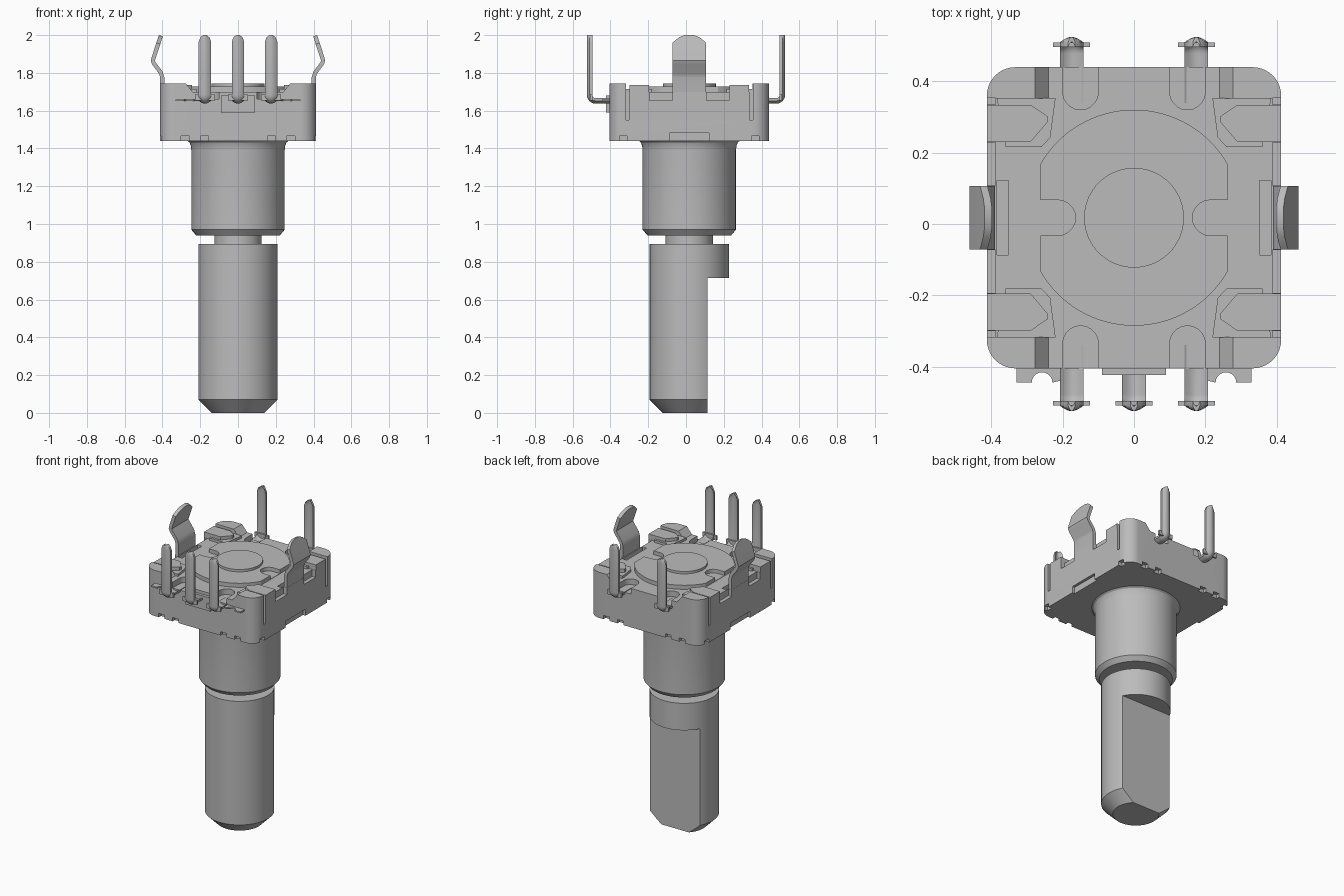
import bpy, bmesh
from math import sin, cos, pi
from mathutils import Vector

cube = bpy.data.objects.get("Cube")
if cube:
    bpy.data.objects.remove(cube, do_unlink=True)

GREY = (0.5, 0.5, 0.5, 1)
metal = bpy.data.materials.new("plain grey")
metal.use_nodes = True
metal.diffuse_color = GREY
metal.node_tree.nodes["Principled BSDF"].inputs["Base Color"].default_value = GREY

CY = 0.0175          # shaft axis in y
FLOOR = 1.70         # top face of the housing
parts = []


def rings_to_object(name, rings):
    """Skin a list of equal closed rings, capping both ends."""
    bm = bmesh.new()
    loops = [[bm.verts.new(p) for p in ring] for ring in rings]
    for a, b in zip(loops, loops[1:]):
        for i in range(len(a)):
            j = (i + 1) % len(a)
            bm.faces.new((a[i], a[j], b[j], b[i]))
    bm.faces.new(loops[0])
    bm.faces.new(loops[-1])
    bmesh.ops.recalc_face_normals(bm, faces=bm.faces)
    mesh = bpy.data.meshes.new(name)
    bm.to_mesh(mesh)
    bm.free()
    mesh.materials.append(metal)
    obj = bpy.data.objects.new(name, mesh)
    bpy.context.collection.objects.link(obj)
    parts.append(obj)
    return obj


def prism(name, pts, lo, hi, axis="z"):
    put = (lambda p, h: (p[0], p[1], h)) if axis == "z" else (lambda p, h: (p[0], h, p[1]))
    return rings_to_object(name, [[put(p, h) for p in pts] for h in (lo, hi)])


def box(name, x0, x1, y0, y1, z0, z1):
    return prism(name, [(x0, y0), (x1, y0), (x1, y1), (x0, y1)], z0, z1)


def lathe(name, profile, n=72):
    return rings_to_object(name, [[(r * cos(2 * pi * i / n), CY + r * sin(2 * pi * i / n), z)
                                   for i in range(n)] for r, z in profile])


def arc(cx, cy, r, a0, a1, n=10):
    return [(cx + r * cos(a0 + (a1 - a0) * i / n), cy + r * sin(a0 + (a1 - a0) * i / n))
            for i in range(n + 1)]


def cut(obj, cutter):
    """Subtract the cutter, then discard it."""
    cutter.hide_render = True
    mod = obj.modifiers.new("cut", "BOOLEAN")
    mod.operation, mod.solver, mod.object = "DIFFERENCE", "EXACT", cutter
    bpy.context.view_layer.objects.active = obj
    bpy.ops.object.modifier_apply(modifier=mod.name)
    parts.remove(cutter)
    bpy.data.objects.remove(cutter, do_unlink=True)


def ribbon(name, path, thick, hump, place, n=8):
    """Bent sheet strip; path holds (outward, height, half width)."""
    rings = []
    for i, (u, z, w) in enumerate(path):
        a, b = path[max(i - 1, 0)], path[min(i + 1, len(path) - 1)]
        t = Vector((b[0] - a[0], b[1] - a[1])).normalized()
        nu, nz = t.y, -t.x
        ring = []
        for k in range(2 * n + 2):
            s = -1 + 2 * (k if k <= n else 2 * n + 1 - k) / n
            off = hump * cos(s * pi / 2) - (0 if k <= n else thick)
            ring.append(place(u + nu * off, w * s, z + nz * off))
        rings.append(ring)
    return rings_to_object(name, rings)


# Shaft with a flat on the back
shaft = lathe("shaft", [(0.14, 0), (0.21, 0.07), (0.21, 0.895)])
cut(shaft, box("flat_cutter", -1, 1, 0.115, 1, -1, 0.715))
lathe("shaft_neck", [(0.125, 0.88), (0.125, 0.96)])

# Threaded bushing
lathe("bushing", [(0.222, 0.94), (0.247, 0.97), (0.247, 1.39), (0.25, 1.415),
                  (0.257, 1.432), (0.27, 1.442), (0.27, 1.46)])

# Housing with rounded corners
hx, hy, r = 0.413, 0.4225, 0.08
outline = []
for q, (sx, sy) in enumerate([(1, 1), (-1, 1), (-1, -1), (1, -1)]):
    outline += arc(sx * (hx - r), CY + sy * (hy - r), r, q * pi / 2, (q + 1) * pi / 2)
housing = prism("housing", outline, 1.44, 1.745)

# Lowered top, leaving raised corners with ramps
cut(housing, prism("channel_cutter", [(-0.24, FLOOR), (0.24, FLOOR), (0.295, 1.765), (-0.295, 1.765)],
                   -1, 1, "y"))
cut(housing, box("top_cutter", -1, 1, CY - 0.335, CY + 0.335, FLOOR, 1.8))

# Side reliefs, grooves and bottom notches
for s in (-1, 1):
    for t in (-1, 1):
        y0, y1 = sorted((CY + t * 0.09, CY + t * 0.211))
        x0, x1 = sorted((s * 0.388, s * 0.5))
        cut(housing, box("relief_cutter", x0, x1, y0, y1, 1.655, 1.8))
        y0, y1 = sorted((CY + t * 0.318, CY + t * 0.336))
        cut(housing, box("gap_cutter", x0, x1, y0, y1, 1.55, 1.8))
        y0, y1 = sorted((CY + t * 0.40, CY + t * 0.5))
        for x in (0.177, 0.28):
            cut(housing, box("notch_cutter", s * x - 0.022, s * x + 0.022, y0, y1, 1.4, 1.465))
        y = CY + t * 0.35
        cut(housing, box("notch_cutter", x0, x1, y - 0.02, y + 0.02, 1.4, 1.465))
    x0, x1 = sorted((s * 0.352, s * 0.384))
    cut(housing, box("groove_cutter", x0, x1, CY - 0.105, CY + 0.105, 1.66, 1.8))
    x0, x1 = sorted((s * 0.395, s * 0.5))
    cut(housing, box("slot_cutter", x0, x1, CY - 0.105, CY + 0.105, 1.4, 1.483))

# Round-ended terminal slots at front and back
for x in (-0.15, 0.15):
    for t in (-1, 1):
        a0 = 0 if t < 0 else pi
        pts = arc(x, CY + t * 0.353, 0.05, a0, a0 + pi)
        pts += [(pts[-1][0], CY + t * 0.6), (pts[0][0], CY + t * 0.6)]
        cut(housing, prism("terminal_slot_cutter", pts, 1.662, 1.8))

# Round cover with clipped sides, two side slots and a hub
cover = prism("cover", [(max(-0.262, min(0.262, x)), y)
                        for x, y in arc(0, CY, 0.303, 0, 2 * pi * 95 / 96, 95)], FLOOR - 0.02, 1.727)
for s in (-1, 1):
    a0 = pi / 2 if s > 0 else -pi / 2
    pts = arc(s * 0.214, CY, 0.05, a0, a0 + pi)
    pts += [(s * 0.4, pts[-1][1]), (s * 0.4, pts[0][1])]
    cut(cover, prism("side_slot_cutter", pts, FLOOR + 0.002, 1.8))
lathe("hub", [(0.14, FLOOR), (0.14, 1.743)])

# Folded holding tabs on stepped pads
for sx, lr in ((1, "left"), (-1, "right")):
    for sy, fb in ((1, "back"), (-1, "front")):
        def corner(pts):
            return [(sx * x, CY + sy * y) for x, y in pts]
        prism(f"tab_pad_{fb}_{lr}", corner([(0.385, 0.336), (0.22, 0.336), (0.235, 0.225),
                                            (0.26, 0.198), (0.36, 0.198)]), 1.68, 1.716)
        prism(f"holding_tab_{fb}_{lr}", corner([(0.413, 0.317), (0.29, 0.317), (0.243, 0.285),
                                                (0.243, 0.268), (0.29, 0.213), (0.413, 0.213)]),
              1.69, 1.737)
    # Side spring clip
    ribbon(f"side_clip_{lr}", [(0.412, 1.56, 0.089), (0.412, 1.775, 0.089), (0.418, 1.795, 0.089),
                               (0.455, 1.845, 0.089), (0.462, 1.865, 0.089), (0.455, 1.89, 0.089),
                               (0.432, 1.96, 0.089), (0.423, 1.988, 0.055), (0.419, 2.0, 0.025)],
           0.022, 0, lambda u, w, z: (sx * u, CY + w, z), 1)
    # Notched strip beside the front terminals
    plate = [(0.33, -0.39), (0.33, -0.445), (0.287, -0.445)]
    plate += arc(0.258, -0.445, 0.029, 0, pi) + [(0.2, -0.438), (0.2, -0.39)]
    prism(f"notched_strip_{lr}", [(sx * x, y) for x, y in plate], 1.65, 1.66)

# Block behind the middle terminal
box("front_block", -0.09, 0.09, -0.424, -0.38, 1.59, 1.68)

# Bent terminals
W = 0.033
stem = [(0.34, 1.652, W), (0.478, 1.652, W)]
stem += [(u, z, W) for u, z in arc(0.478, 1.684, 0.032, -pi / 2, 0, 6)[1:]]
stem += [(0.51, 1.965, W), (0.51, 1.988, 0.024), (0.51, 2.0, 0.01)]
for side, label, xs in ((-1, "front", (-0.175, 0, 0.175)), (1, "back", (-0.175, 0.175))):
    for i, x in enumerate(xs):
        ribbon(f"terminal_{label}_{i + 1}", stem, 0.014, 0.015,
               lambda u, w, z: (x + w, side * u, z))
        y0, y1 = sorted((side * 0.496, side * 0.509))
        box(f"terminal_foot_{label}_{i + 1}", x - 0.052, x + 0.052, y0, y1, 1.655, 1.685)

# Smooth rounded walls, keep edges sharp
bpy.ops.object.select_all(action="DESELECT")
for obj in parts:
    obj.select_set(True)
bpy.context.view_layer.objects.active = parts[0]
bpy.ops.object.shade_smooth_by_angle(angle=pi / 6)
